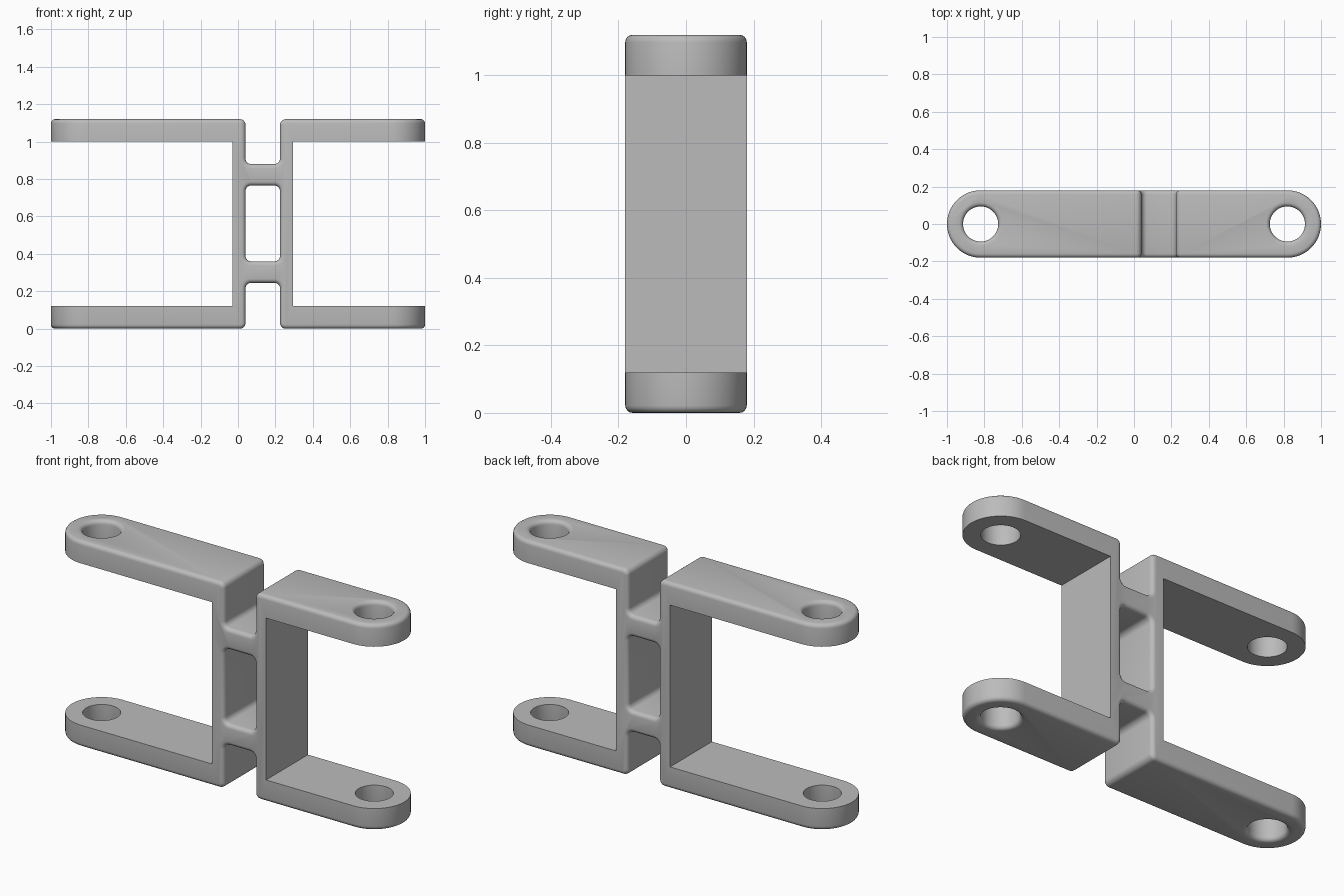
import bpy, bmesh, math

if "Cube" in bpy.data.objects:
    bpy.data.objects.remove(bpy.data.objects["Cube"])

HALF_Y, TOP, ARM = 0.18, 1.12, 0.12
WEB_L, GAP_L, GAP_R, WEB_R = -0.03, 0.04, 0.225, 0.295
BRIDGES = (0.245, 0.36, 0.765, 0.88)
RIM, FILLET = 0.022, 0.03


def rounded(points):
    """Outline from (u, v, radius) corners, with arcs where radius > 0."""
    out = []
    n = len(points)
    for i, (x, y, r) in enumerate(points):
        if r == 0:
            out.append((x, y))
            continue
        px, py, _ = points[i - 1]
        qx, qy, _ = points[(i + 1) % n]
        la, lb = math.hypot(px - x, py - y), math.hypot(qx - x, qy - y)
        a = ((px - x) / la * r, (py - y) / la * r)
        b = ((qx - x) / lb * r, (qy - y) / lb * r)
        for k in range(7):
            t = k / 6 * math.pi / 2
            s, c = 1 - math.sin(t), 1 - math.cos(t)
            out.append((x + a[0] * s + b[0] * c, y + a[1] * s + b[1] * c))
    return out


def prism(name, outline, axis, lo, hi):
    """Extrude an outline along y or z."""
    place = (lambda p, d: (p[0], d, p[1])) if axis == 'y' else (lambda p, d: (p[0], p[1], d))
    bm = bmesh.new()
    face = bm.faces.new([bm.verts.new(place(p, lo)) for p in outline])
    geo = bmesh.ops.extrude_face_region(bm, geom=[face])['geom']
    shift = (0, hi - lo, 0) if axis == 'y' else (0, 0, hi - lo)
    bmesh.ops.translate(bm, vec=shift, verts=[g for g in geo if isinstance(g, bmesh.types.BMVert)])
    bmesh.ops.recalc_face_normals(bm, faces=bm.faces[:])
    me = bpy.data.meshes.new(name)
    bm.to_mesh(me)
    bm.free()
    ob = bpy.data.objects.new(name, me)
    bpy.context.collection.objects.link(ob)
    return ob


def cut(ob, tool, op):
    mod = ob.modifiers.new('cut', 'BOOLEAN')
    mod.operation, mod.solver, mod.object = op, 'EXACT', tool
    bpy.context.view_layer.objects.active = ob
    bpy.ops.object.modifier_apply(modifier=mod.name)
    bpy.data.objects.remove(tool)


def circle(cx, r, n=48):
    return [(cx + r * math.cos(2 * math.pi * k / n), r * math.sin(2 * math.pi * k / n)) for k in range(n)]


# Front profile: two back-to-back C brackets joined by two bridges
b0, b1, b2, b3 = BRIDGES
f = FILLET
profile = rounded([
    (-1.2, 0, 0), (GAP_L, 0, f), (GAP_L, b0, f), (GAP_R, b0, f), (GAP_R, 0, f), (1.2, 0, 0),
    (1.2, ARM, 0), (WEB_R, ARM, 0), (WEB_R, TOP - ARM, 0), (1.2, TOP - ARM, 0),
    (1.2, TOP, 0), (GAP_R, TOP, f), (GAP_R, b3, f), (GAP_L, b3, f), (GAP_L, TOP, f), (-1.2, TOP, 0),
    (-1.2, TOP - ARM, 0), (WEB_L, TOP - ARM, 0), (WEB_L, ARM, 0), (-1.2, ARM, 0)])
body = prism('double_bracket', profile, 'y', -0.3, 0.3)

# Window between the bridges
window = rounded([(GAP_L, b1, f), (GAP_R, b1, f), (GAP_R, b2, f), (GAP_L, b2, f)])
cut(body, prism('window_cutter', window, 'y', -0.4, 0.4), 'DIFFERENCE')

# Plan outline with round arm ends
plan = []
for k in range(33):
    t = -math.pi / 2 + math.pi * k / 32
    plan.append((0.82 + HALF_Y * math.cos(t), HALF_Y * math.sin(t)))
plan += [(-x, -y) for x, y in plan]
cut(body, prism('plan_cutter', plan, 'z', -0.2, 1.4), 'INTERSECT')

# Pin holes
for x in (-0.82, 0.82):
    cut(body, prism('hole_cutter', circle(x, 0.094), 'z', -0.2, 1.4), 'DIFFERENCE')

# Round every outer rim; edges inside the two C openings stay sharp
bm = bmesh.new()
bm.from_mesh(body.data)
bmesh.ops.remove_doubles(bm, verts=bm.verts[:], dist=1e-5)
bmesh.ops.dissolve_degenerate(bm, dist=1e-5, edges=bm.edges[:])


def in_opening(v):
    x, _, z = v.co
    e = 1e-3
    return (x < WEB_L + e or x > WEB_R - e) and ARM - e < z < TOP - ARM + e


rims = [e for e in bm.edges if len(e.link_faces) == 2 and e.calc_face_angle(0) > math.radians(40)
        and not all(in_opening(v) for v in e.verts)]
bmesh.ops.bevel(bm, geom=rims, offset=RIM, offset_type='OFFSET', segments=4, profile=0.5,
                affect='EDGES', clamp_overlap=False)
bm.to_mesh(body.data)
bm.free()

# Material and shading
mat = bpy.data.materials.new('light grey')
mat.diffuse_color = (0.5, 0.5, 0.5, 1)
mat.use_nodes = True
mat.node_tree.nodes["Principled BSDF"].inputs["Base Color"].default_value = mat.diffuse_color
body.data.materials.clear()
body.data.materials.append(mat)
bpy.ops.object.select_all(action='DESELECT')
body.select_set(True)
bpy.context.view_layer.objects.active = body
bpy.ops.object.shade_smooth_by_angle(angle=math.radians(30))
